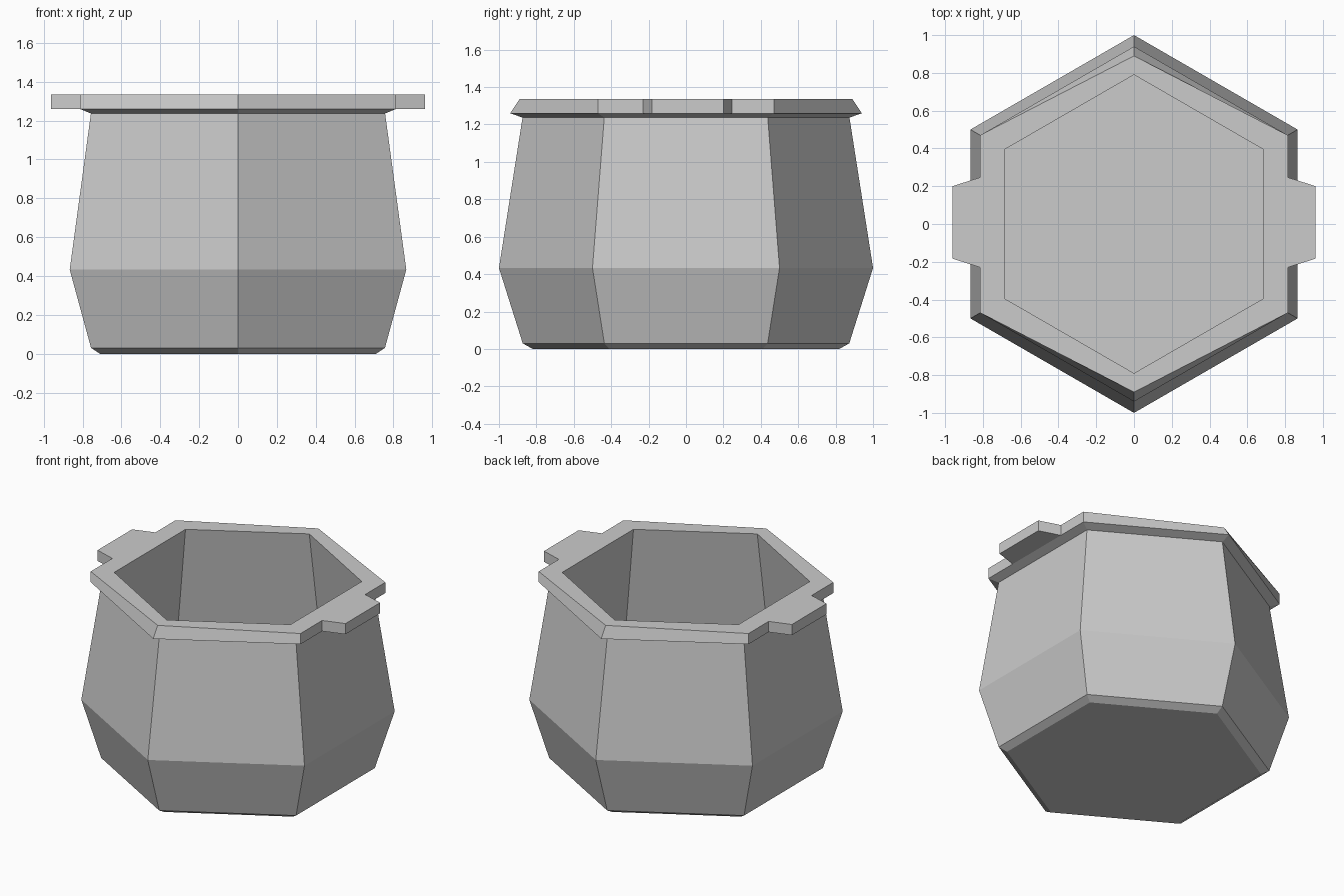
import bpy, bmesh
from math import cos, sin, pi

if "Cube" in bpy.data.objects:
    bpy.data.objects.remove(bpy.data.objects["Cube"])

SIDES = 6
RIM_LOW, RIM_TOP = 1.26, 1.335


def finish(name, bm):
    bmesh.ops.recalc_face_normals(bm, faces=bm.faces[:])
    mesh = bpy.data.meshes.new(name)
    bm.to_mesh(mesh)
    bm.free()
    obj = bpy.data.objects.new(name, mesh)
    bpy.context.collection.objects.link(obj)
    return obj


def ring(bm, r, z, tip=None):
    """Six-sided ring with corners on the y axis; tip overrides those corners' radius."""
    verts = []
    for i in range(SIDES):
        a = pi / 2 + i * 2 * pi / SIDES
        rr = tip if tip and i % 3 == 0 else r
        verts.append(bm.verts.new((rr * cos(a), rr * sin(a), z)))
    return verts


# Hollow pot: outer wall, flared rim with chamfered front/back, inner wall, floor
profile = [
    (0.82, 0.0, None), (0.873, 0.03, None), (1.0, 0.433, None),
    (0.874, 1.237, None), (0.94, RIM_LOW, None), (0.94, RIM_TOP, 0.89),
    (0.79, RIM_TOP, None), (0.93, 0.433, None), (0.81, 0.07, None),
]
bm = bmesh.new()
rings = [ring(bm, *p) for p in profile]
for a, b in zip(rings, rings[1:]):
    for i in range(SIDES):
        j = (i + 1) % SIDES
        bm.faces.new((a[i], a[j], b[j], b[i]))
bm.faces.new(rings[0])
bm.faces.new(rings[-1])
finish("pot_body", bm)

# Flat tapered handle tabs on both sides of the rim
for name, side in (("left_handle", -1), ("right_handle", 1)):
    outline = [(0.814, -0.23), (0.962, -0.183), (0.962, 0.2), (0.814, 0.247)]
    bm = bmesh.new()
    low = bm.faces.new([bm.verts.new((side * x, y, RIM_LOW)) for x, y in outline])
    ext = bmesh.ops.extrude_face_region(bm, geom=[low], use_keep_orig=True)
    top = [v for v in ext["geom"] if isinstance(v, bmesh.types.BMVert)]
    bmesh.ops.translate(bm, verts=top, vec=(0, 0, RIM_TOP - RIM_LOW))
    finish(name, bm)
